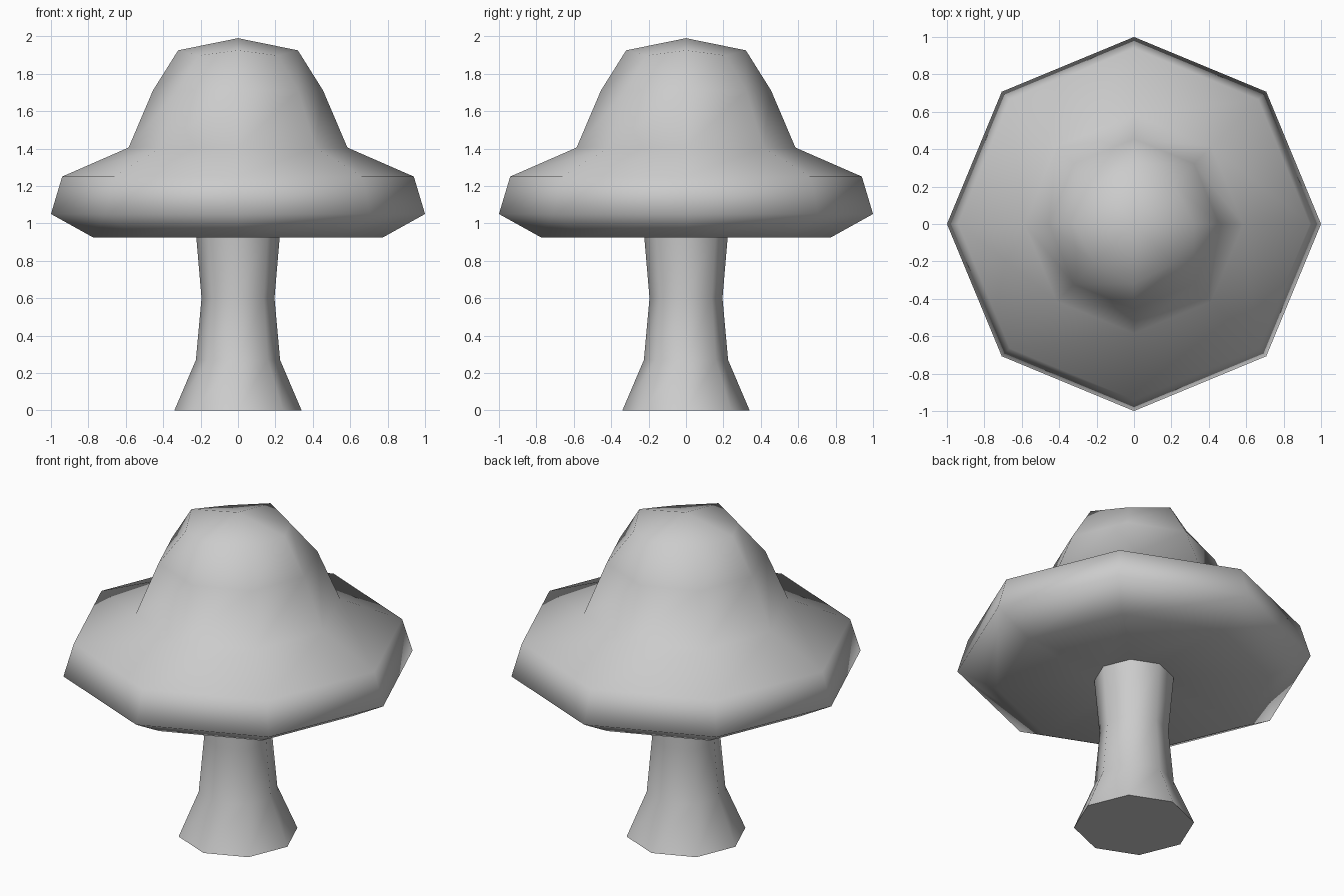
import bpy, bmesh, math

if "Cube" in bpy.data.objects:
    bpy.data.objects.remove(bpy.data.objects["Cube"])

SIDES = 8


def lathe(name, profile, close_bottom=False, apex=None):
    """Eight-sided turned shape; profile rows are
    (axis radius, axis z, diagonal radius, diagonal z) or just (radius, z)."""
    bm = bmesh.new()
    rings = []
    for row in profile:
        pts = [row[:2], row[-2:]]
        ring = []
        for i in range(SIDES):
            r, z = pts[i % 2]
            a = 2 * math.pi * i / SIDES
            ring.append(bm.verts.new((r * math.cos(a), r * math.sin(a), z)))
        rings.append(ring)
    for lo, hi in zip(rings, rings[1:]):
        for i in range(SIDES):
            j = (i + 1) % SIDES
            bm.faces.new((lo[i], lo[j], hi[j], hi[i]))
    if close_bottom:
        bm.faces.new(rings[0][::-1])
    if apex is not None:
        tip = bm.verts.new((0, 0, apex))
        for i in range(SIDES):
            bm.faces.new((rings[-1][i], rings[-1][(i + 1) % SIDES], tip))
    mesh = bpy.data.meshes.new(name)
    bm.to_mesh(mesh)
    bm.free()
    ob = bpy.data.objects.new(name, mesh)
    bpy.context.collection.objects.link(ob)
    bpy.ops.object.select_all(action='DESELECT')
    ob.select_set(True)
    bpy.context.view_layer.objects.active = ob
    bpy.ops.object.shade_smooth_by_angle(angle=math.radians(75))
    return ob


JOINT = (0.225, 0.95)

# Flared stem
lathe("stem", [(0.34, 0), (0.225, 0.27), (0.195, 0.60), JOINT], close_bottom=True)

# Cap: underside, rim, brim, crown with slightly dropped top corners
lathe("cap", [JOINT, (0.775, 0.925), (1.0, 1.05), (0.94, 1.25), (0.585, 1.405),
              (0.455, 1.71), (0.32, 1.925, 0.30, 1.897)], apex=1.99)
